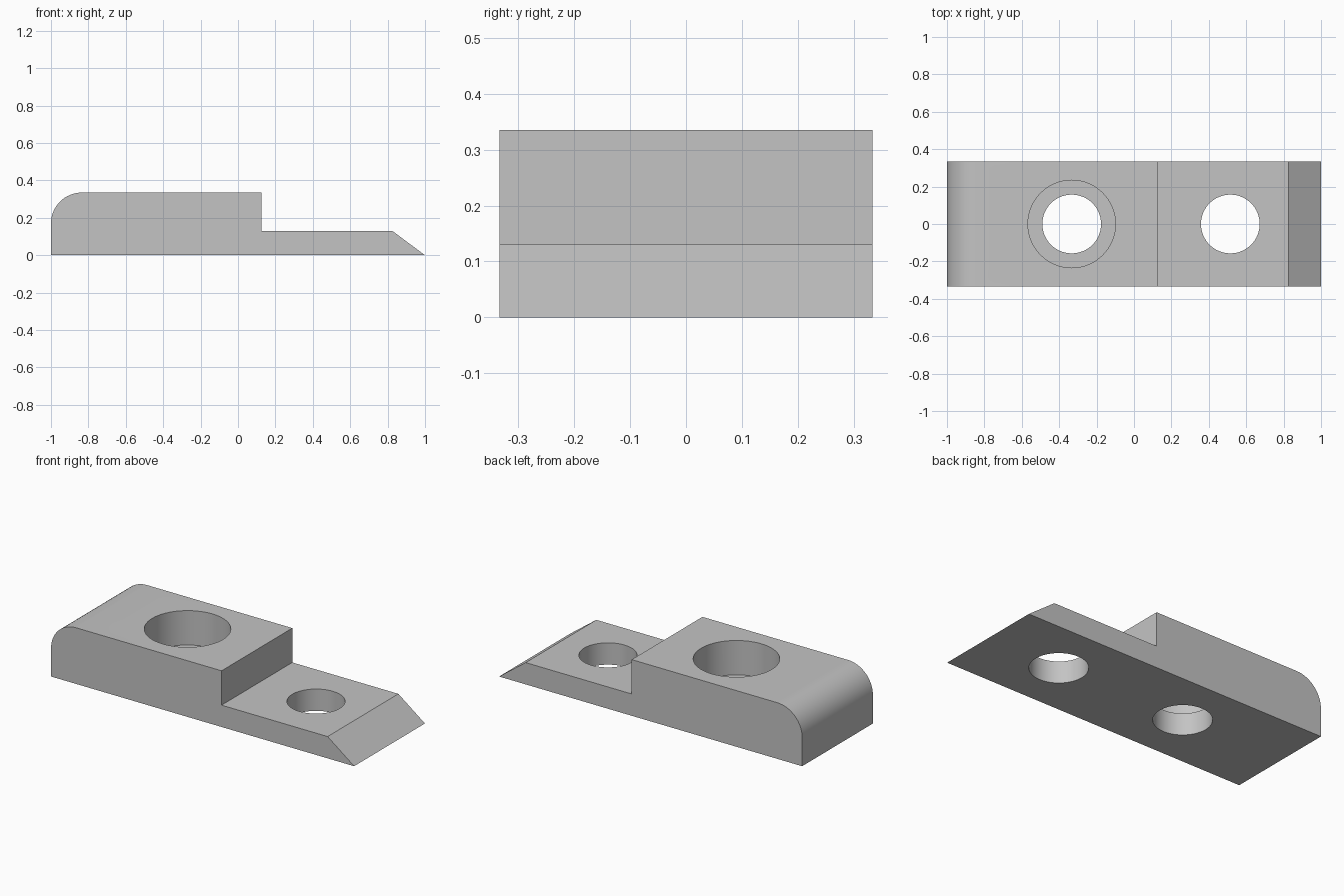
import bpy, bmesh, math
from mathutils import Vector

cube = bpy.data.objects.get("Cube")
if cube:
    bpy.data.objects.remove(cube, do_unlink=True)

WIDTH, TOP, STEP, ROUND = 0.667, 0.335, 0.13, 0.165

grey = bpy.data.materials.new("plain_grey")
grey.use_nodes = True
colour = (0.55, 0.55, 0.55, 1)
grey.diffuse_color = colour
grey.node_tree.nodes["Principled BSDF"].inputs["Base Color"].default_value = colour

# Side profile: rounded end, raised block, low step, bevelled nose
profile = [(-1, 0), (1, 0), (0.825, STEP), (0.125, STEP), (0.125, TOP)]
SEGMENTS = 16
for i in range(SEGMENTS + 1):
    a = math.pi / 2 * (1 + i / SEGMENTS)
    profile.append((-1 + ROUND + ROUND * math.cos(a), TOP - ROUND + ROUND * math.sin(a)))

bm = bmesh.new()
face = bm.faces.new([bm.verts.new((x, -WIDTH / 2, z)) for x, z in profile])
swept = bmesh.ops.extrude_face_region(bm, geom=[face])["geom"]
bmesh.ops.translate(bm, vec=Vector((0, WIDTH, 0)),
                    verts=[v for v in swept if isinstance(v, bmesh.types.BMVert)])
bmesh.ops.recalc_face_normals(bm, faces=bm.faces)
mesh = bpy.data.meshes.new("stepped_block")
bm.to_mesh(mesh)
bm.free()
mesh.materials.append(grey)
block = bpy.data.objects.new("stepped_block", mesh)
bpy.context.collection.objects.link(block)
bpy.context.view_layer.objects.active = block
block.select_set(True)


def drill(name, x, radius, bottom):
    """Cut a vertical round hole from above the block down to the given height."""
    height = 0.6 - bottom
    bpy.ops.mesh.primitive_cylinder_add(vertices=64, radius=radius, depth=height,
                                        location=(x, 0, bottom + height / 2))
    cutter = bpy.context.object
    cutter.name = name
    cutter.hide_render = True
    cutter.data.materials.append(grey)
    bpy.ops.object.select_all(action='DESELECT')
    bpy.context.view_layer.objects.active = block
    block.select_set(True)
    mod = block.modifiers.new(name, 'BOOLEAN')
    mod.operation, mod.solver, mod.object = 'DIFFERENCE', 'EXACT', cutter
    bpy.ops.object.modifier_apply(modifier=mod.name)
    bpy.data.objects.remove(cutter, do_unlink=True)


# Two through holes, the one in the raised block with a wider recess
drill("step_hole", 0.515, 0.157, -0.2)
drill("block_hole", -0.333, 0.157, -0.2)
drill("block_recess", -0.333, 0.234, STEP)

bpy.ops.object.shade_smooth_by_angle(angle=math.radians(30))
